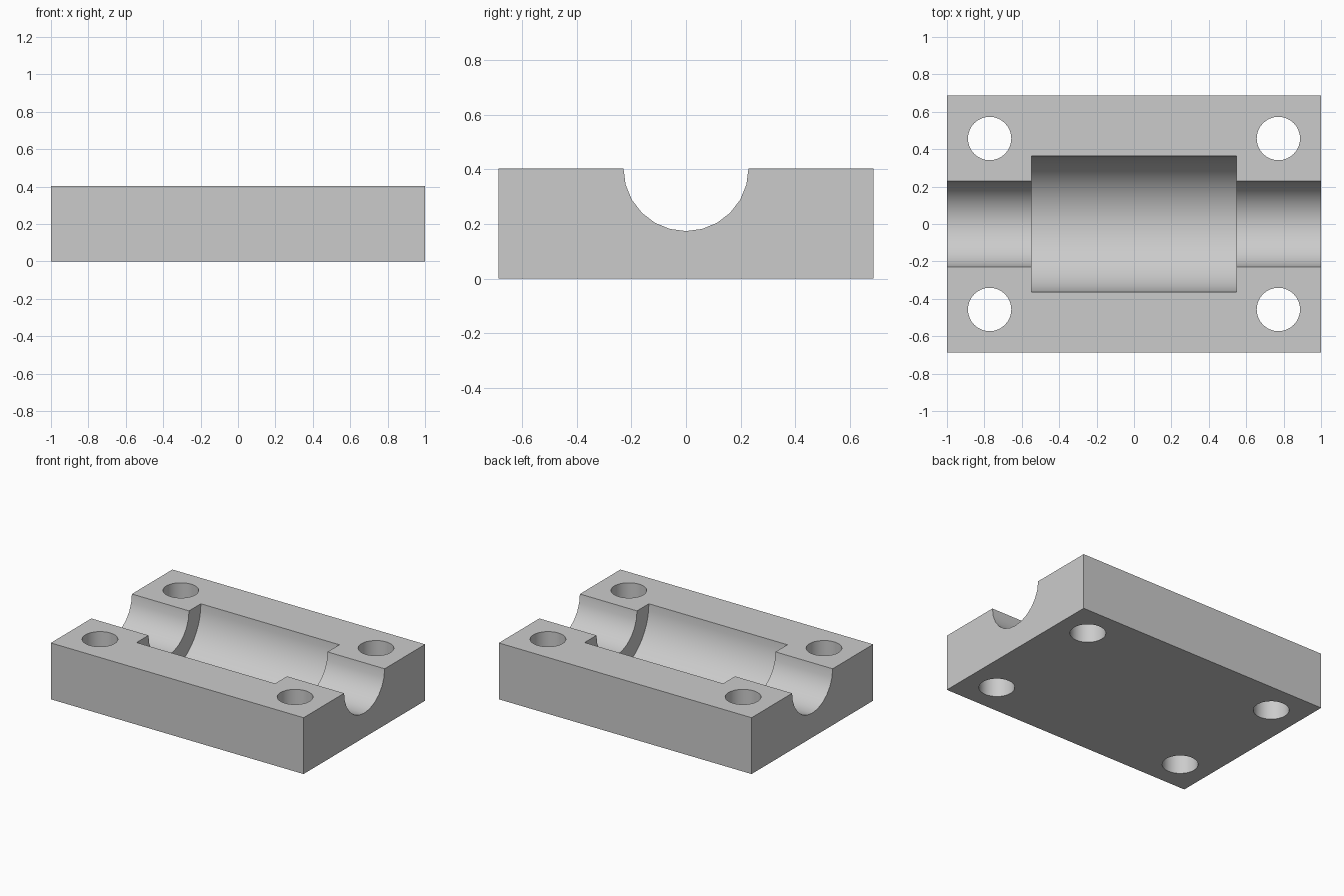
import bpy, bmesh, math
from mathutils import Vector

if "Cube" in bpy.data.objects:
    bpy.data.objects.remove(bpy.data.objects["Cube"], do_unlink=True)

LENGTH, WIDTH, HEIGHT = 2.0, 1.374, 0.403
GROOVE_R, POCKET_R, POCKET_LEN = 0.229, 0.363, 1.096
HOLE_R, HOLE_X, HOLE_Y = 0.116, 0.772, 0.457

grey = bpy.data.materials.new("plain grey")
grey.use_nodes = True
colour = (0.6, 0.6, 0.6, 1)
grey.diffuse_color = colour
grey.node_tree.nodes["Principled BSDF"].inputs["Base Color"].default_value = colour


def prism(name, outline, direction):
    """Closed solid made by sweeping a flat outline along a direction."""
    bm = bmesh.new()
    face = bm.faces.new([bm.verts.new(p) for p in outline])
    swept = bmesh.ops.extrude_face_region(bm, geom=[face])
    verts = [g for g in swept["geom"] if isinstance(g, bmesh.types.BMVert)]
    bmesh.ops.translate(bm, verts=verts, vec=Vector(direction))
    bmesh.ops.recalc_face_normals(bm, faces=bm.faces)
    mesh = bpy.data.meshes.new(name)
    bm.to_mesh(mesh)
    bm.free()
    mesh.materials.append(grey)
    obj = bpy.data.objects.new(name, mesh)
    bpy.context.collection.objects.link(obj)
    return obj


def trough(name, radius, length, steps):
    """Half-round channel along x, open above the top face."""
    arc = [math.pi * (1 + i / steps) for i in range(steps + 1)]
    outline = [(-length / 2, radius * math.cos(a), HEIGHT + radius * math.sin(a)) for a in arc]
    outline += [(-length / 2, y, HEIGHT + 0.1) for y in (radius, -radius)]
    return prism(name, outline, (length, 0, 0))


def bolt_hole(name, x, y, steps=32):
    turn = [math.tau * i / steps for i in range(steps)]
    outline = [(x + HOLE_R * math.cos(a), y + HOLE_R * math.sin(a), -0.1) for a in turn]
    return prism(name, outline, (0, 0, HEIGHT + 0.2))


# Solid block
corners = [(sx * LENGTH / 2, sy * WIDTH / 2, 0)
           for sx, sy in ((-1, -1), (1, -1), (1, 1), (-1, 1))]
block = prism("bearing_block_half", corners, (0, 0, HEIGHT))

# Shaft groove, wider centre pocket and four bolt holes
cutters = [trough("shaft_groove_cutter", GROOVE_R, LENGTH + 0.2, 12),
           trough("centre_pocket_cutter", POCKET_R, POCKET_LEN, 24)]
cutters += [bolt_hole("bolt_hole_cutter", sx * HOLE_X, sy * HOLE_Y)
            for sx in (-1, 1) for sy in (-1, 1)]

bpy.ops.object.select_all(action="DESELECT")
block.select_set(True)
bpy.context.view_layer.objects.active = block
for cutter in cutters:
    cut = block.modifiers.new("cut", "BOOLEAN")
    cut.operation, cut.solver, cut.object = "DIFFERENCE", "EXACT", cutter
    bpy.ops.object.modifier_apply(modifier=cut.name)
    bpy.data.objects.remove(cutter, do_unlink=True)

bpy.ops.object.shade_smooth_by_angle(angle=math.radians(30))
